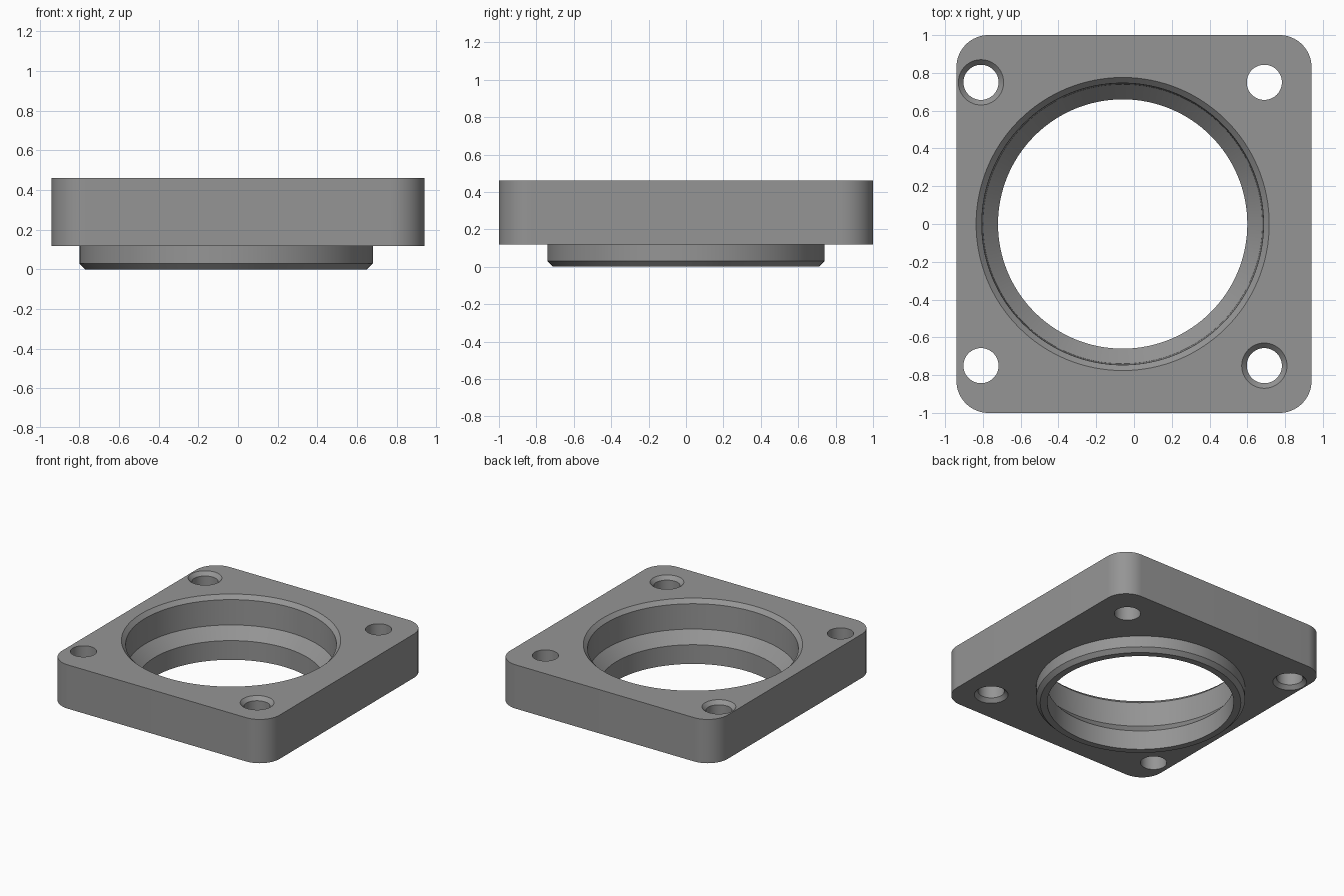
import bpy, bmesh, math

if "Cube" in bpy.data.objects:
    bpy.data.objects.remove(bpy.data.objects["Cube"])

TOP, UNDER = 0.46, 0.118          # flange faces
BORE_X = -0.06                    # bore and bolt pattern are offset in x

grey = bpy.data.materials.new("machined grey")
grey.diffuse_color = (0.30, 0.30, 0.30, 1)
grey.use_nodes = True
grey.node_tree.nodes["Principled BSDF"].inputs["Base Color"].default_value = grey.diffuse_color


def finish(name, bm):
    bmesh.ops.recalc_face_normals(bm, faces=bm.faces)
    mesh = bpy.data.meshes.new(name)
    bm.to_mesh(mesh)
    bm.free()
    mesh.materials.append(grey)
    obj = bpy.data.objects.new(name, mesh)
    bpy.context.collection.objects.link(obj)
    return obj


def turned(name, profile, x, y, sides):
    """Solid of revolution from (radius, z) pairs, capped at both ends."""
    bm = bmesh.new()
    rings = [[bm.verts.new((x + r * math.cos(2 * math.pi * i / sides),
                            y + r * math.sin(2 * math.pi * i / sides), z))
              for i in range(sides)] for r, z in profile]
    for a, b in zip(rings, rings[1:]):
        for i in range(sides):
            j = (i + 1) % sides
            bm.faces.new((a[i], a[j], b[j], b[i]))
    bm.faces.new(rings[0])
    bm.faces.new(rings[-1])
    return finish(name, bm)


def rounded_plate(name, hx, hy, radius, z0, z1, steps=16):
    bm = bmesh.new()
    verts = []
    for k, (sx, sy) in enumerate([(1, 1), (-1, 1), (-1, -1), (1, -1)]):
        for i in range(steps + 1):
            a = math.pi / 2 * (k + i / steps)
            verts.append(bm.verts.new((sx * (hx - radius) + radius * math.cos(a),
                                       sy * (hy - radius) + radius * math.sin(a), z0)))
    face = bm.faces.new(verts)
    ext = bmesh.ops.extrude_face_region(bm, geom=[face])
    for v in ext["geom"]:
        if isinstance(v, bmesh.types.BMVert):
            v.co.z = z1
    return finish(name, bm)


def combine(target, tool, operation):
    mod = target.modifiers.new(tool.name, 'BOOLEAN')
    mod.object, mod.operation, mod.solver = tool, operation, 'EXACT'
    bpy.context.view_layer.objects.active = target
    bpy.ops.object.modifier_apply(modifier=mod.name)
    bpy.data.objects.remove(tool)


# Square flange with rounded corners
flange = rounded_plate("flange", 0.94, 1.0, 0.17, UNDER, TOP)

# Locating spigot below, with chamfered lower edge
spigot = turned("spigot", [(0.71, 0), (0.74, 0.03), (0.74, 0.2)], BORE_X, 0, 128)
combine(flange, spigot, 'UNION')

# Stepped bore: lower bore, conical seat, upper bore, top chamfer
bore = turned("bore", [(0.66, -0.1), (0.66, 0.15), (0.74, 0.235), (0.746, TOP - 0.03),
                       (0.776, TOP), (0.776, TOP + 0.1)], BORE_X, 0, 128)
combine(flange, bore, 'DIFFERENCE')

# Bolt holes; one diagonal pair is countersunk on both faces
R, C, D = 0.093, 0.12, 0.028
for sx in (-1, 1):
    for sy in (-1, 1):
        if sx * sy < 0:
            profile = [(C, UNDER - 0.1), (C, UNDER), (R, UNDER + D),
                       (R, TOP - D), (C, TOP), (C, TOP + 0.1)]
        else:
            profile = [(R, UNDER - 0.1), (R, TOP + 0.1)]
        hole = turned("bolt_hole", profile, BORE_X + sx * 0.75, sy * 0.75, 48)
        combine(flange, hole, 'DIFFERENCE')

# Smooth the round walls, keep edges crisp
bpy.ops.object.select_all(action='DESELECT')
flange.select_set(True)
bpy.context.view_layer.objects.active = flange
bpy.ops.object.shade_smooth_by_angle(angle=math.radians(25))
